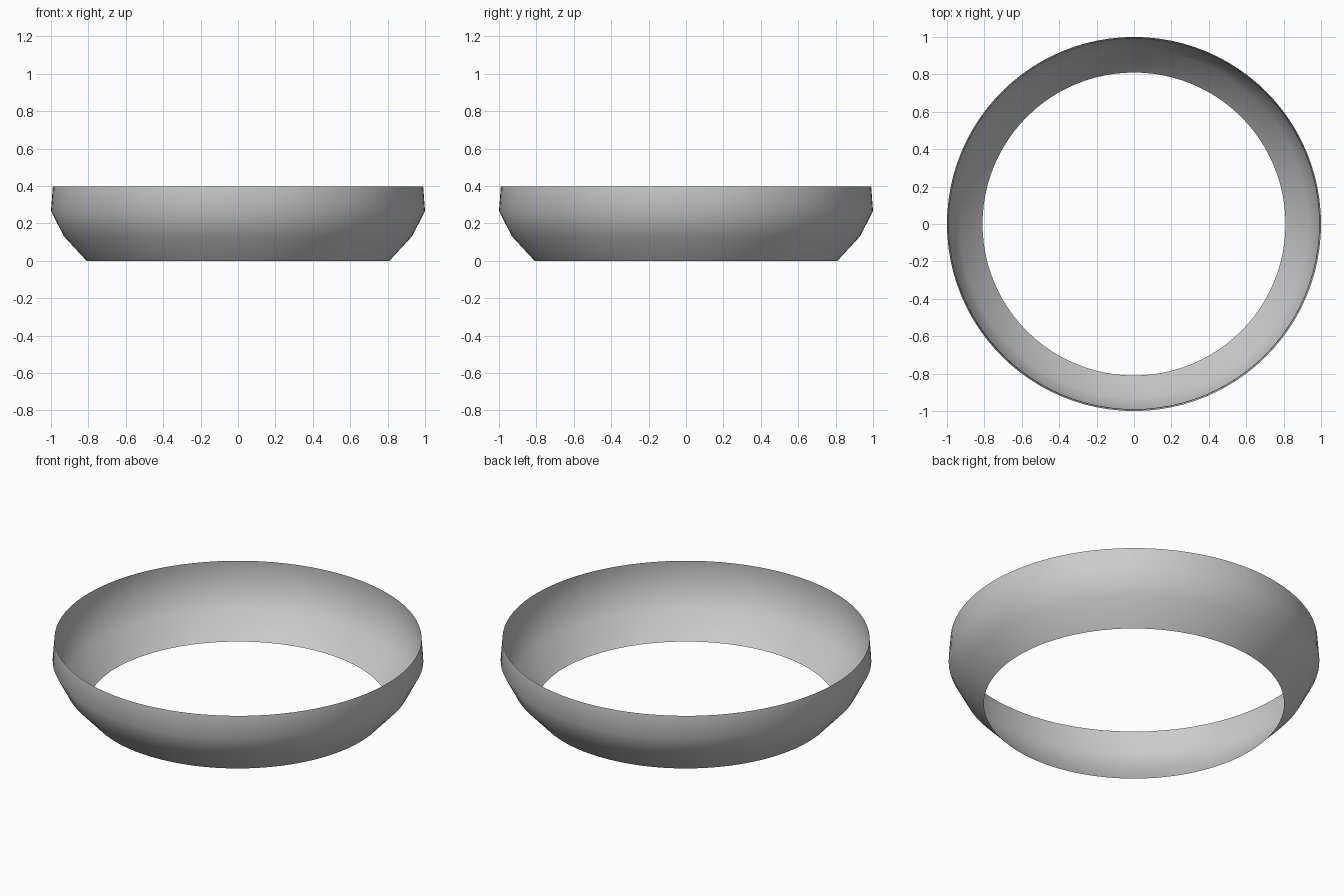
import bpy
import bmesh
from math import cos, sin, tau

if "Cube" in bpy.data.objects:
    bpy.data.objects.remove(bpy.data.objects["Cube"])

SIDES = 96
# Wall profile from the open bottom to the open rim: (radius, height)
PROFILE = [(0.81, 0.0), (0.93, 0.13), (1.0, 0.265), (0.99, 0.397)]

# Open thin-walled ring, made by revolving the profile
bm = bmesh.new()
rings = [[bm.verts.new((r * cos(tau * i / SIDES), r * sin(tau * i / SIDES), z))
          for i in range(SIDES)] for r, z in PROFILE]
for low, high in zip(rings, rings[1:]):
    for i in range(SIDES):
        j = (i + 1) % SIDES
        bm.faces.new((low[i], low[j], high[j], high[i])).smooth = True

mesh = bpy.data.meshes.new("ring_wall")
bm.to_mesh(mesh)
bm.free()
ring = bpy.data.objects.new("ring_wall", mesh)
bpy.context.collection.objects.link(ring)
